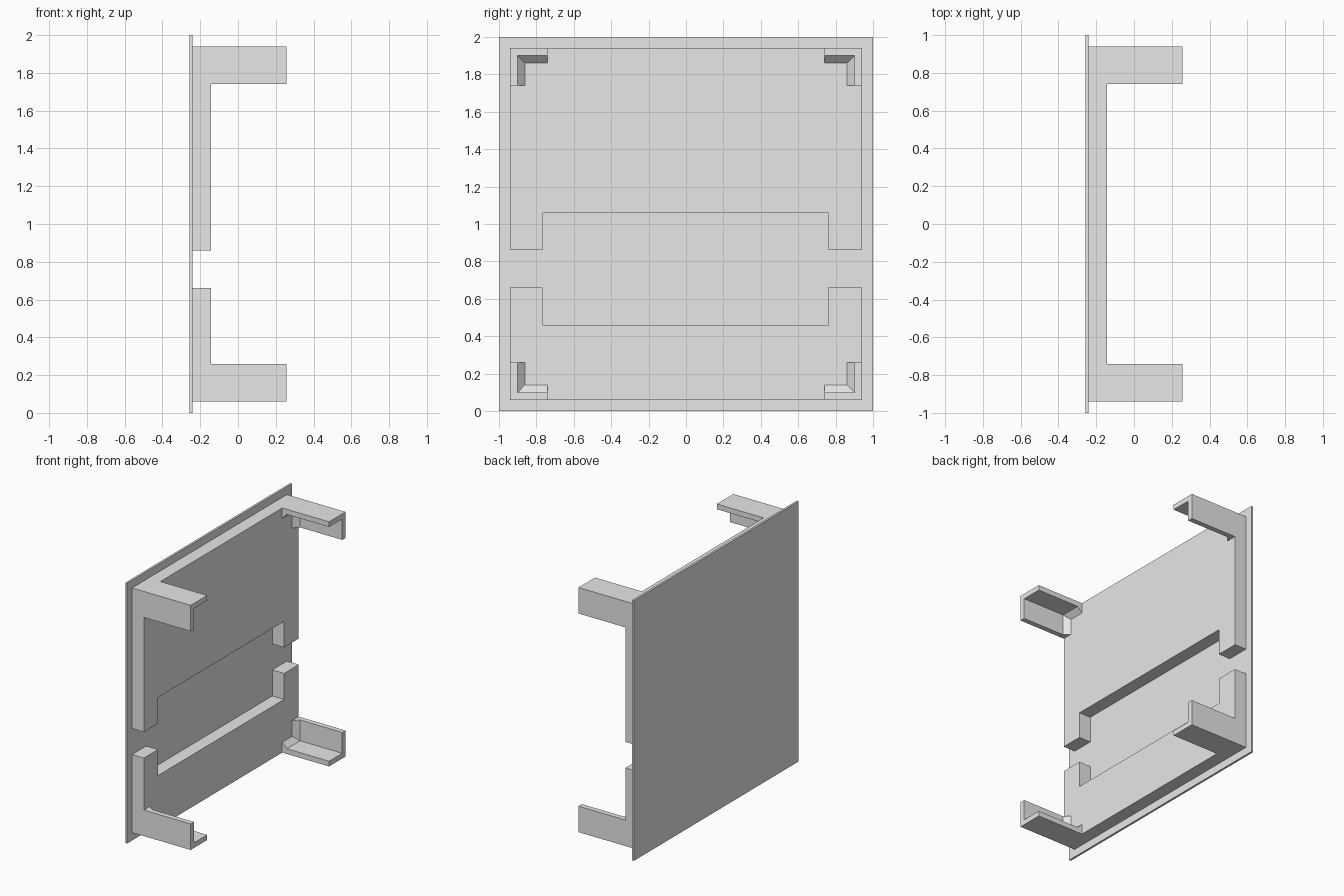
import bpy
import bmesh
from mathutils import Vector

cube = bpy.data.objects.get("Cube")
if cube:
    bpy.data.objects.remove(cube, do_unlink=True)

grey = bpy.data.materials.new("light grey")
grey.use_nodes = True
grey.diffuse_color = (0.8, 0.8, 0.8, 1)
grey.node_tree.nodes["Principled BSDF"].inputs["Base Color"].default_value = (0.8, 0.8, 0.8, 1)

BACK, PLATE, SLAB, TIP = -0.258, -0.242, -0.142, 0.256   # depth levels along x
SIDE, LOW, HIGH = 0.94, 0.06, 1.94                       # outer edges of the slabs
LEG, WALL, FILLET = 0.2, 0.04, 0.04                      # leg width, wall, root chamfer


def finish(name, bm):
    bmesh.ops.recalc_face_normals(bm, faces=bm.faces)
    mesh = bpy.data.meshes.new(name)
    bm.to_mesh(mesh)
    bm.free()
    mesh.materials.append(grey)
    obj = bpy.data.objects.new(name, mesh)
    bpy.context.collection.objects.link(obj)
    return obj


def prism(name, outline, x0, x1):
    """Extrude a (y, z) outline from x0 to x1."""
    bm = bmesh.new()
    face = bm.faces.new([bm.verts.new((x0, y, z)) for y, z in outline])
    new = bmesh.ops.extrude_face_region(bm, geom=[face])["geom"]
    verts = [v for v in new if isinstance(v, bmesh.types.BMVert)]
    bmesh.ops.translate(bm, verts=verts, vec=Vector((x1 - x0, 0, 0)))
    return finish(name, bm)


def notched(outer, inner, tips):
    """U outline: long edge at outer, notch floor at inner, arm ends at tips."""
    left, right = -0.768, 0.762
    return [(-SIDE, outer), (SIDE, outer), (SIDE, tips), (right, tips),
            (right, inner), (left, inner), (left, tips), (-SIDE, tips)]


def corner_leg(name, sy, sz):
    """L-section leg with a mitred chamfer where it meets the slab."""
    corner_z = HIGH if sz > 0 else LOW

    def ring(x, wall):
        outline = [(0, 0), (LEG, 0), (LEG, wall), (wall, wall), (wall, LEG), (0, LEG)]
        return [bm.verts.new((x, sy * (SIDE - a), corner_z - sz * b)) for a, b in outline]

    bm = bmesh.new()
    rings = [ring(SLAB, WALL + FILLET), ring(SLAB + FILLET, WALL), ring(TIP, WALL)]
    for a, b in zip(rings, rings[1:]):
        for i in range(len(a)):
            j = (i + 1) % len(a)
            bm.faces.new((a[i], a[j], b[j], b[i]))
    bm.faces.new(rings[0])
    bm.faces.new(rings[-1])
    # merge the straight outer walls into single flat faces
    bmesh.ops.dissolve_limit(bm, angle_limit=0.01, verts=bm.verts, edges=bm.edges)
    return finish(name, bm)


# thin square panel
prism("panel", [(-1, 0), (1, 0), (1, 2), (-1, 2)], BACK, PLATE)

# two raised slabs whose notches face each other
prism("upper_slab", notched(HIGH, 1.06, 0.86), PLATE, SLAB)
prism("lower_slab", notched(LOW, 0.46, 0.66), PLATE, SLAB)

# four corner legs
for level, sz in (("upper", 1), ("lower", -1)):
    for side, sy in (("front", -1), ("back", 1)):
        corner_leg(f"{level}_{side}_leg", sy, sz)
